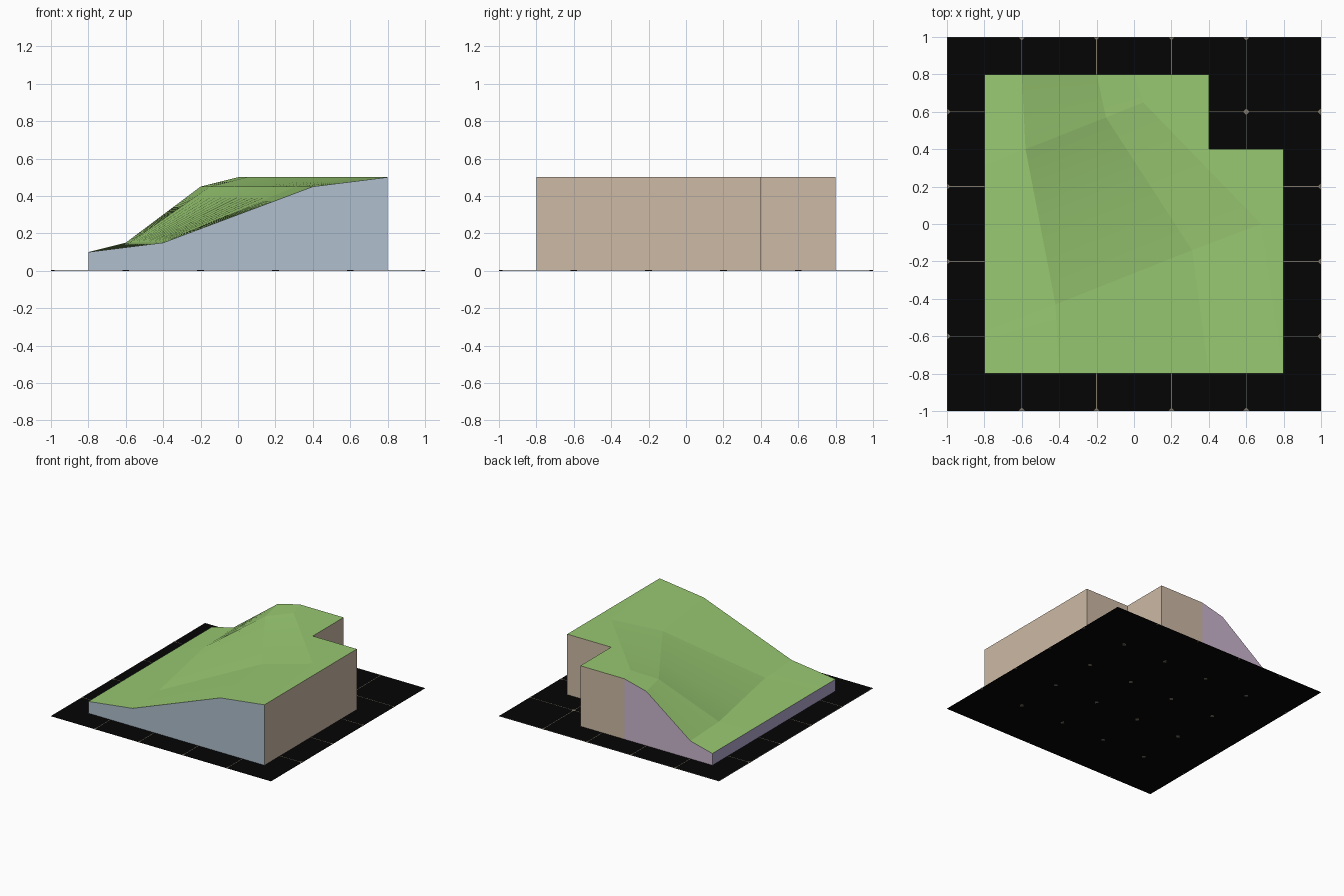
import bpy, bmesh
from mathutils import Vector

if "Cube" in bpy.data.objects:
    bpy.data.objects.remove(bpy.data.objects["Cube"])


def material(name, r, g, b):
    m = bpy.data.materials.new(name)
    m.diffuse_color = tuple((c / 255) ** 2.2 for c in (r, g, b)) + (1,)
    m.use_nodes = True
    m.node_tree.nodes["Principled BSDF"].inputs["Base Color"].default_value = m.diffuse_color
    return m


grass = material("grass green", 151, 199, 113)
blue = material("pale blue", 174, 189, 204)
tan = material("tan", 203, 184, 164)
pink = material("pale purple", 200, 179, 203)
lavender = material("lavender", 174, 164, 203)
black = material("black", 13, 13, 13)
grout = material("grout grey", 128, 120, 106)


def finish(bm, name, mats):
    me = bpy.data.meshes.new(name)
    bmesh.ops.recalc_face_normals(bm, faces=bm.faces)
    bm.to_mesh(me)
    bm.free()
    for m in mats:
        me.materials.append(m)
    ob = bpy.data.objects.new(name, me)
    bpy.context.collection.objects.link(ob)
    return ob


def prism(bm, pts, z0, z1):
    f = bm.faces.new([bm.verts.new((x, y, z0)) for x, y in pts])
    ex = bmesh.ops.extrude_face_region(bm, geom=[f], use_keep_orig=True)
    for v in ex["geom"]:
        if isinstance(v, bmesh.types.BMVert):
            v.co.z = z1


def rect(x0, x1, y0, y1):
    return [(x0, y0), (x1, y0), (x1, y1), (x0, y1)]


# Terrain: contour lines from back to front, ruled between four slanted sections
FLOOR, STEPS = 0.002, 14
contours = [
    (0.10, [(-.8, .8), (-.8, .31), (-.8, -.57), (-.8, -.8)]),
    (0.15, [(-.6, .8), (-.58, .4), (-.42, -.43), (-.4, -.8)]),
    (0.45, [(-.2, .8), (-.15, .57), (.31, -.14), (.4, -.8)]),
    (0.50, [(0, .8), (.05, .65), (.68, 0), (.8, -.8)]),
]
bm = bmesh.new()
rows = []
for z, pts in contours:
    row = []
    for a, b in zip(pts, pts[1:]):
        a, b = Vector((*a, z)), Vector((*b, z))
        row += [bm.verts.new(a.lerp(b, i / STEPS)) for i in range(STEPS)]
    row.append(bm.verts.new((*pts[-1], z)))
    rows.append(row)
for lo, hi in zip(rows, rows[1:]):
    for i in range(len(lo) - 1):
        bm.faces.new((lo[i], lo[i + 1], hi[i + 1], hi[i]))

# Flat plateau with the notched corner
corner = [bm.verts.new((x, y, .5)) for x, y in [(.8, .4), (.4, .4), (.4, .8)]]
bm.faces.new(rows[-1] + corner)

# Side walls, coloured by which way they face
rim = [e for e in bm.edges if e.is_boundary]
foot = {}
for e in rim:
    for v in e.verts:
        if v not in foot:
            foot[v] = bm.verts.new((v.co.x, v.co.y, FLOOR))
for e in rim:
    a, b = e.verts
    f = bm.faces.new((a, b, foot[b], foot[a]))
    mid = (a.co + b.co) / 2
    if mid.y < -.799:
        f.material_index = 1
    elif mid.x < -.799:
        f.material_index = 4
    elif mid.y > .799 and mid.x < 0:
        f.material_index = 3
    else:
        f.material_index = 2
finish(bm, "terrain_block", [grass, blue, tan, pink, lavender])

# Black floor plate
bm = bmesh.new()
prism(bm, rect(-1, 1, -1, 1), .001, .003)
finish(bm, "floor_plate", [black])

# Thin tile joints on the plate
bm = bmesh.new()
w = .002
for c in (-.6, -.2, .2, .6):
    prism(bm, rect(c - w, c + w, -1, 1), .002, .0036)
    prism(bm, rect(-1, 1, c - w, c + w), .002, .0038)
prism(bm, rect(-1, -1 + 2 * w, -1, 1), .002, .0036)
prism(bm, rect(-1, 1, 1 - 2 * w, 1), .002, .0038)
finish(bm, "tile_joints", [grout])

# Small diamonds where the tile corners meet, showing on both sides
bm = bmesh.new()
d = .018
grid = (-1, -.6, -.2, .2, .6, 1)
for x in grid:
    for y in grid:
        pts = [(x + d, y), (x, y + d), (x - d, y), (x, y - d)]
        pts = [p for p in pts if max(abs(p[0]), abs(p[1])) <= 1.0001]
        if len(pts) >= 3:
            prism(bm, pts, 0, .0042)
finish(bm, "tile_corner_diamonds", [grout])
